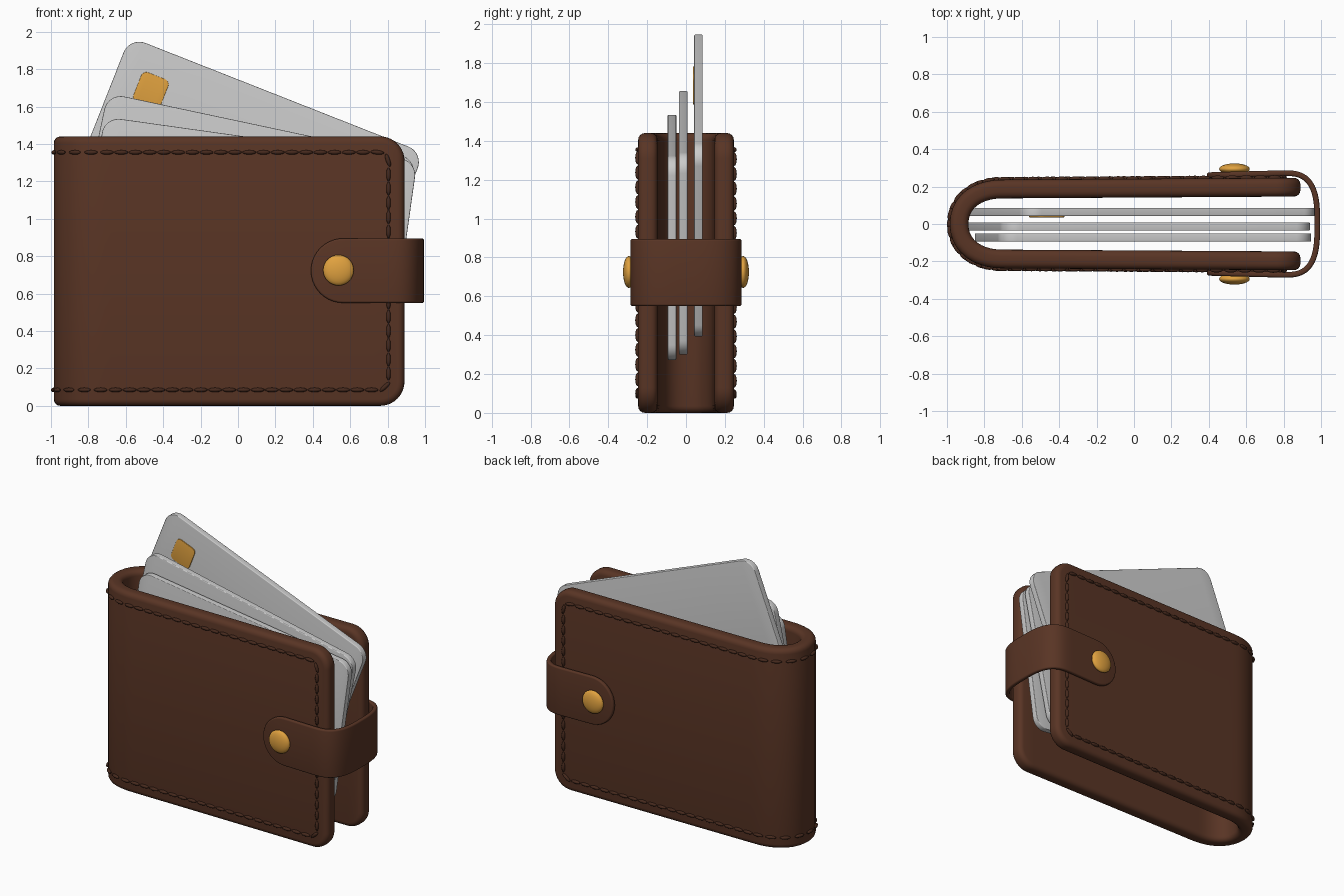
import bpy, bmesh
from math import sin, cos, pi, radians, copysign
from mathutils import Vector, Matrix

if "Cube" in bpy.data.objects:
    bpy.data.objects.remove(bpy.data.objects["Cube"])


def material(name, color):
    m = bpy.data.materials.new(name)
    m.diffuse_color = (*color, 1)
    m.use_nodes = True
    m.node_tree.nodes["Principled BSDF"].inputs["Base Color"].default_value = m.diffuse_color
    return m


LEATHER = material("brown_leather", (0.10, 0.035, 0.018))
THREAD = material("dark_thread", (0.06, 0.022, 0.012))
BRASS = material("brass", (0.75, 0.36, 0.05))


def finish(name, bm, mat=None):
    bmesh.ops.remove_doubles(bm, verts=bm.verts, dist=1e-5)
    bmesh.ops.recalc_face_normals(bm, faces=bm.faces)
    me = bpy.data.meshes.new(name)
    bm.to_mesh(me)
    bm.free()
    ob = bpy.data.objects.new(name, me)
    bpy.context.collection.objects.link(ob)
    if mat:
        me.materials.append(mat)
    bpy.ops.object.select_all(action='DESELECT')
    ob.select_set(True)
    bpy.context.view_layer.objects.active = ob
    bpy.ops.object.shade_smooth_by_angle(angle=radians(40))
    return ob


def along(pts):
    """Polyline -> (function of arc length giving point and left normal, length)."""
    pts = [Vector(p) for p in pts]
    cum = [0.0]
    for a, b in zip(pts, pts[1:]):
        cum.append(cum[-1] + (b - a).length)

    def point(s):
        s = min(max(s, 0), cum[-1])
        i = next((k for k in range(len(pts) - 2) if cum[k + 1] >= s), len(pts) - 2)
        return pts[i].lerp(pts[i + 1], (s - cum[i]) / (cum[i + 1] - cum[i]))

    def frame(s):
        t = (point(s + 0.01) - point(s - 0.01)).normalized()
        return point(s), Vector((-t.y, t.x))
    return frame, cum[-1]


def u_path(x_end, y_end, xc, a, b, n, side):
    """U in plan: straight legs joined by a superellipse turn."""
    turn = []
    for i in range(49):
        t = -pi / 2 + pi * i / 48
        turn.append((xc + side * a * abs(cos(t)) ** (2 / n),
                     b * copysign(abs(sin(t)) ** (2 / n), sin(t))))
    return along([(x_end, -y_end)] + turn + [(x_end, y_end)])


def sheet(name, path, s0, s1, z0, z1, r, half, bev, mid, mat=None):
    """Rounded rectangle with soft edges, thickened and laid along a plan path."""
    def ring(d, t):
        q = max(r - d, 0.001)
        arc = [(q * (1 - cos(pi / 2 * i / 10)), q * (1 - sin(pi / 2 * i / 10))) for i in range(11)]
        a, b = s0 + d, s1 - d
        cols = [(a + u, v) for u, v in arc]
        cols += [(a + q + (b - a - 2 * q) * i / mid, 0) for i in range(1, mid)]
        cols += [(b - u, v) for u, v in reversed(arc)]
        out = [(s, z0 + d + v) for s, v in cols] + [(s, z1 - d - v) for s, v in reversed(cols)]
        verts = []
        for s, z in out:
            p, n = path(s)
            p = p + n * t
            verts.append(bm.verts.new((p.x, p.y, z)))
        return verts

    bm = bmesh.new()
    steps = [(bev * (1 - sin(pi / 8 * j)), half - bev + bev * cos(pi / 8 * j)) for j in range(5)]
    rings = [ring(d, -t) for d, t in steps] + [ring(d, t) for d, t in reversed(steps)]
    m = len(rings[0])
    for A, B in zip(rings, rings[1:]):
        if A[m // 3].co == B[m // 3].co:
            continue
        for i in range(m):
            j = (i + 1) % m
            bm.faces.new((A[i], A[j], B[j], B[i]))
    for R in (rings[0], rings[-1]):
        for i in range(m // 2 - 1):
            bm.faces.new((R[i], R[i + 1], R[m - 2 - i], R[m - 1 - i]))
    return finish(name, bm, mat)


# Folded leather body
HALF = 0.05
body, L = u_path(0.89, 0.197, -0.70, 0.235, 0.187, 2.2, -1)
sheet("wallet_body", body, 0, L, 0, 1.44, 0.13, HALF, 0.035, 110, LEATHER)

# Closing strap around the open side
strap, SL = u_path(0.39, 0.261, 0.80, 0.18, 0.272, 3, 1)
sheet("closing_strap", strap, 0, SL, 0.55, 0.895, 0.172, 0.015, 0.011, 80, LEATHER)

# Stitching: a rounded rectangle loop wrapped over the outer face
INS, R = 0.085, 0.06
loop = []
for cx, cz, a0 in ((L - INS - R, INS + R, -90), (L - INS - R, 1.44 - INS - R, 0),
                   (INS + R, 1.44 - INS - R, 90), (INS + R, INS + R, 180)):
    loop += [(cx + R * cos(radians(a0 + 15 * k)), cz + R * sin(radians(a0 + 15 * k))) for k in range(7)]
seam, seam_len = along(loop + loop[:1])


def on_body(u):
    (s, z), _ = seam(u)
    p, n = body(s)
    p = p + n * (HALF + 0.002)
    return Vector((p.x, p.y, z)), Vector((n.x, n.y, 0))


bm = bmesh.new()
count = round(seam_len / 0.076)
for i in range(count):
    u = (i + 0.5) * seam_len / count
    p, n = on_body(u)
    t = (on_body(u + 0.02)[0] - on_body(u - 0.02)[0]).normalized()
    rot = Matrix((t, n.cross(t), n)).transposed().to_4x4()
    bmesh.ops.create_uvsphere(bm, u_segments=10, v_segments=6, radius=1,
                              matrix=Matrix.Translation(p) @ rot @ Matrix.Diagonal((0.037, 0.012, 0.013, 1)))
finish("stitching", bm, THREAD)

# Brass snaps on both faces
for label, side in (("front", -1), ("back", 1)):
    bm = bmesh.new()
    bmesh.ops.create_uvsphere(bm, u_segments=32, v_segments=16, radius=1,
                              matrix=Matrix.Translation((0.537, side * 0.294, 0.725))
                              @ Matrix.Diagonal((0.082, 0.03, 0.082, 1)) @ Matrix.Rotation(pi / 2, 4, 'X'))
    finish(label + "_snap", bm, BRASS)


# Cards, each tilted about the y axis, and the chip on the tallest one
def flat_piece(name, w, h, r, half, bev, loc, tilt, mat=None):
    line, _ = along([(-w / 2, 0), (w / 2, 0)])
    ob = sheet(name, line, 0, w, -h / 2, h / 2, r, half, bev, 4, mat)
    ob.location = loc
    ob.rotation_euler.y = radians(tilt)


for name, loc, tilt in (("back_card", (0.013, 0.064, 1.17), 21.5),
                        ("middle_card", (0.02, -0.014, 0.978), 12),
                        ("front_card", (0.048, -0.072, 0.903), 8)):
    flat_piece(name, 1.69, 1.06, 0.09, 0.022, 0.005, loc, tilt)
flat_piece("card_chip", 0.155, 0.17, 0.03, 0.006, 0.002, (-0.466, 0.042, 1.685), 21.5, BRASS)
